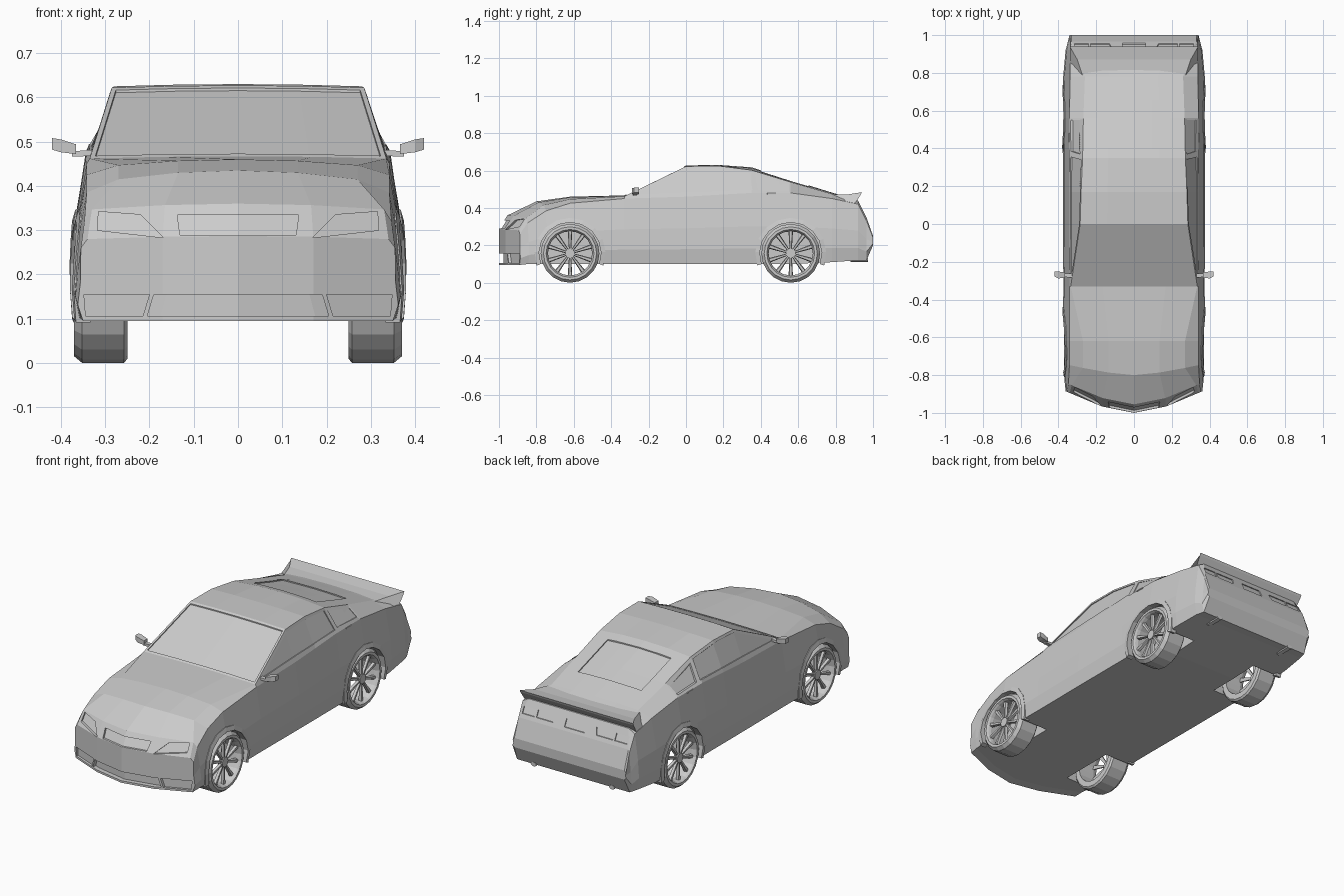
import bpy, bmesh
from math import sin, cos, pi, radians
from mathutils import Vector
from mathutils.bvhtree import BVHTree

if "Cube" in bpy.data.objects:
    bpy.data.objects.remove(bpy.data.objects["Cube"])


def add_loft(bm, rings, loop=False, caps=True):
    """Join equal rings of points into a closed skin."""
    vs = [[bm.verts.new(p) for p in r] for r in rings]
    n, m = len(vs), len(vs[0])
    for i in range(n if loop else n - 1):
        a, b = vs[i], vs[(i + 1) % n]
        for j in range(m):
            k = (j + 1) % m
            bm.faces.new((a[j], a[k], b[k], b[j]))
    if caps and not loop:
        bm.faces.new(vs[0])
        bm.faces.new(vs[-1])
    return vs


def finish(bm, name):
    bmesh.ops.recalc_face_normals(bm, faces=bm.faces)
    me = bpy.data.meshes.new(name)
    bm.to_mesh(me)
    ob = bpy.data.objects.new(name, me)
    bpy.context.collection.objects.link(ob)
    return ob


def loft(name, rings, side=1, loop=False):
    bm = bmesh.new()
    add_loft(bm, [[(side * x, y, z) for x, y, z in r] for r in rings], loop)
    return finish(bm, name)


# Body shell: y, floor z, width, belt width, belt z, top edge width, edge z, centre z, nose bend
stations = [
    (-1.0, .095, .362, .355, .26, .34, .28, .287, 1),
    (-.955, .10, .367, .347, .32, .33, .347, .36, 1),
    (-.80, .10, .372, .342, .385, .27, .415, .435, .5),
    (-.62, .10, .377, .342, .425, .27, .447, .46, 0),
    (-.33, .10, .374, .342, .45, .335, .462, .467, 0),
    (0, .10, .376, .345, .46, .285, .622, .627, 0),
    (.17, .10, .376, .345, .47, .28, .625, .63, 0),
    (.35, .10, .376, .343, .48, .272, .602, .617, 0),
    (.56, .10, .378, .342, .48, .268, .538, .55, 0),
    (.78, .11, .375, .338, .45, .26, .475, .482, 0),
    (.92, .12, .362, .337, .42, .30, .44, .44, 0),
    (.965, .12, .35, .335, .33, .33, .35, .35, 0),
    (1.0, .20, .342, .34, .24, .33, .25, .25, 0)]


def section(y, zb, w, bw, bz, ew, ez, tz, k):
    h = bz - zb
    half = [(0, zb), (.5 * ew, zb), (w - .012, zb), (w, zb + .22 * h),
            (w - .006, zb + .53 * h), (bw, bz), (ew, ez),
            (.5 * ew, ez + .75 * (tz - ez)), (0, tz)]
    pts = half + [(-x, z) for x, z in half[-2:0:-1]]
    bend = lambda x: k * (.2 * min(x, .17) + .42 * max(x - .17, 0))
    return [(x, y + bend(abs(x)), z) for x, z in pts]


bm = bmesh.new()
rings = add_loft(bm, [section(*s) for s in stations], caps=False)
f = rings[0]
for ids in ((0, 1, 7, 8), (1, 2, 3, 4, 5, 6, 7)):
    bm.faces.new([f[i] for i in ids])
    bm.faces.new([f[(16 - i) % 16] for i in ids])
bm.faces.new(rings[-1])
bmesh.ops.recalc_face_normals(bm, faces=bm.faces)
tree = BVHTree.FromBMesh(bm)
body = finish(bm, "body")

# Recessed glass, lights and grilles, cut to follow the shell
VIEWS = {"front": (Vector((0, -1, 0)), lambda a, b: (a, -2, b)),
         "rear": (Vector((0, 1, 0)), lambda a, b: (a, 2, b)),
         "side": (Vector((1, 0, 0)), lambda a, b: (2, a, b)),
         "top": (Vector((0, 0, 1)), lambda a, b: (a, b, 2))}


def project(view, a, b):
    d, start = VIEWS[view]
    return tree.ray_cast(Vector(start(a, b)), -d)[0]


cut = bmesh.new()


def recess(view, rows, depth=.006, mirror=False):
    d = VIEWS[view][0]
    pts = [[project(view, *p) for p in row] for row in rows]
    for s in ((1, -1) if mirror else (1,)):
        lay = []
        for off in (.03, -depth):
            lay.append([[cut.verts.new(((p + d * off).x * s, (p + d * off).y, p.z + d.z * off))
                         for p in row] for row in pts])
        n, m = len(rows), len(rows[0])
        for g in lay:
            for i in range(n - 1):
                for j in range(m - 1):
                    cut.faces.new((g[i][j], g[i][j + 1], g[i + 1][j + 1], g[i + 1][j]))
        rim = ([(0, j) for j in range(m)] + [(i, m - 1) for i in range(1, n)] +
               [(n - 1, j) for j in range(m - 2, -1, -1)] + [(i, 0) for i in range(n - 2, 0, -1)])
        for (i, j), (k, l) in zip(rim, rim[1:] + rim[:1]):
            cut.faces.new((lay[0][i][j], lay[0][k][l], lay[1][k][l], lay[1][i][j]))


def rows(*spans, cols=(-1, -.5, 0, .5, 1)):
    return [[(c * w, v) for c in cols] for w, v in spans]


recess("top", rows((.322, -.318), (.276, -.012)))                        # windscreen
recess("top", rows((.19, .40), (.19, .56), (.19, .655)))                 # rear glass
recess("side", [[(-.26, .473), (0, .485), (.17, .49), (.355, .495)],
                [(-.25, .485), (0, .608), (.17, .612), (.34, .59)]], .005, True)
recess("side", [[(.385, .495), (.55, .49)], [(.37, .58), (.55, .525)]], .005, True)
recess("front", rows((.137, .334), (.131, .289), cols=(-1, 0, 1)), .012)  # grille
recess("front", [[(.22, .335), (.315, .342)], [(.168, .283), (.318, .30)]], .012, True)
recess("front", rows((.19, .155), (.205, .106), cols=(-1, -.85, 0, .85, 1)), .025)
recess("front", [[(.20, .155), (.348, .155)], [(.215, .106), (.344, .106)]], .014, True)
recess("rear", rows((.06, .405), (.06, .365), cols=(-1, 1)))             # plate recess
recess("rear", [[(.12, .405), (.23, .405)], [(.13, .37), (.23, .37)]], .006, True)
recess("rear", [[(.24, .405), (.315, .405)], [(.24, .37), (.315, .37)]], .006, True)

# Wheel wells
WY, WZ = (-.62, .56), .157
for y in WY:
    for s in (1, -1):
        add_loft(cut, [[(s * x, y + .168 * cos(2 * pi * i / 20), WZ + .168 * sin(2 * pi * i / 20))
                        for i in range(20)] for x in (.2, .5)])
cutter = finish(cut, "recess_cutter")
cutter.hide_render = True
cutter.display_type = 'WIRE'
mod = body.modifiers.new("recesses", 'BOOLEAN')
mod.object, mod.operation, mod.solver = cutter, 'DIFFERENCE', 'EXACT'
mod.use_self = True

# Wheels with tyres, spokes, hubs and arch flares
TYRE = [(.25, .118), (.25, .148), (.258, .157), (.352, .157), (.37, .142),
        (.37, .128), (.36, .122), (.345, .118)]
for end, y in zip(("front", "rear"), WY):
    for side, s in (("right", 1), ("left", -1)):
        tag = f"{end}_{side}"
        at = lambda x, r, t: (x, y + r * cos(t), WZ + r * sin(t))
        loft(f"{tag}_tyre", [[at(x, r, 2 * pi * i / 20) for x, r in TYRE] for i in range(20)], s, True)
        bm = bmesh.new()
        add_loft(bm, [[at(s * x, .026, 2 * pi * i / 10) for i in range(10)] for x in (.335, .358)])
        for i in range(10):
            t = 2 * pi * (i + .5) / 10
            add_loft(bm, [[at(s * (.34 + dx), r, t + a) for dx, a in
                           ((0, -da), (.013, -da * .6), (.013, da * .6), (0, da))]
                          for r, da in ((.02, .3), (.121, .1))])
        finish(bm, f"{tag}_spokes")
        arch = []
        for i in range(11):
            t = radians(-20 + 22 * i)
            inner, outer = at(0, .166, t), at(0, .19, t)
            xi = project("side", inner[1], max(inner[2], .13)).x
            xo = project("side", outer[1], max(outer[2], .13)).x
            arch.append([(xi - .03, *inner[1:]), (xi + .006, *inner[1:]),
                         (xo + .003, *outer[1:]), (xo - .03, *outer[1:])])
        loft(f"{tag}_arch", arch, s)

# Mirrors, handles and exhausts
for side, s in (("right", 1), ("left", -1)):
    box = lambda x, y0, y1, z0, z1: [(x, y0, z0), (x, y1, z0), (x, y1, z1), (x, y0, z1)]
    loft(f"{side}_mirror_stem", [box(.325, -.285, -.262, .468, .482), box(.375, -.28, -.262, .466, .478)], s)
    loft(f"{side}_mirror", [box(.366, -.285, -.255, .472, .494), box(.40, -.288, -.252, .476, .505),
                            box(.42, -.278, -.252, .482, .508)], s)
    loft(f"{side}_door_handle", [box(.325, .43, .485, .472, .48), box(.347, .435, .48, .473, .479)], s)
    loft(f"{side}_exhaust", [[(.235 + .017 * cos(pi * i / 4), y, .122 + .011 * sin(pi * i / 4))
                              for i in range(8)] for y in (.88, .972)], s)

# Tail spoiler, flaring out to its trailing edge
loft("spoiler", [[(c * w, y, z) for w, y, z in
                  ((.27, .78, .47), (.30, .87, .473), (.34, .94, .484),
                   (.34, .935, .472), (.335, .905, .425), (.335, .83, .425))] for c in (-1, 0, 1)])
